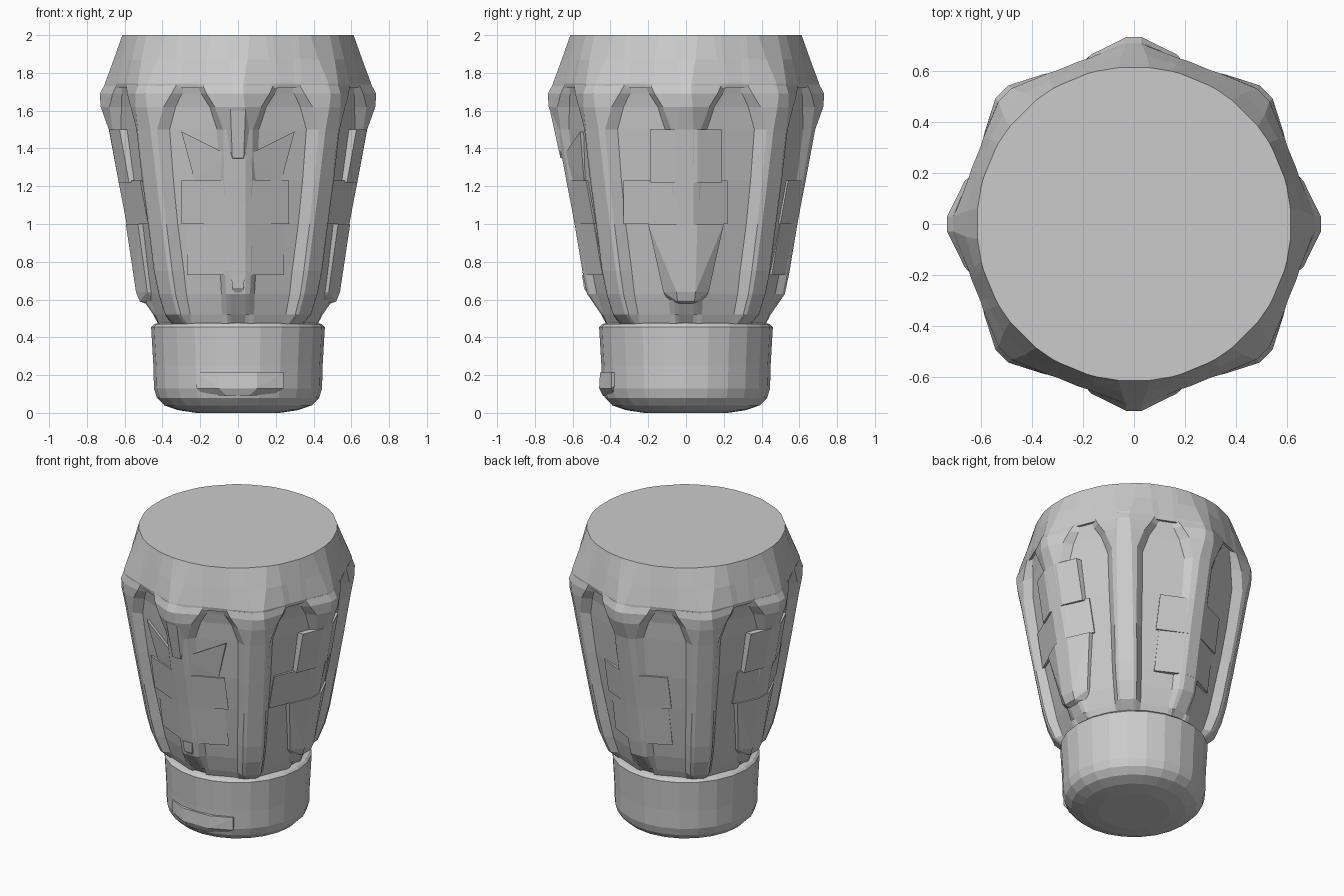
import bpy, bmesh, math
from math import sin, cos, pi

if "Cube" in bpy.data.objects:
    bpy.data.objects.remove(bpy.data.objects["Cube"])


def finish(name, bm):
    bmesh.ops.recalc_face_normals(bm, faces=bm.faces)
    me = bpy.data.meshes.new(name)
    bm.to_mesh(me)
    bm.free()
    ob = bpy.data.objects.new(name, me)
    bpy.context.collection.objects.link(ob)
    return ob


def loft(name, rings):
    bm = bmesh.new()
    loops = [[bm.verts.new(p) for p in r] for r in rings]
    n = len(loops[0])
    for a, b in zip(loops, loops[1:]):
        for i in range(n):
            j = (i + 1) % n
            bm.faces.new((a[i], a[j], b[j], b[i]))
    bm.faces.new(loops[0][::-1])
    bm.faces.new(loops[-1])
    return finish(name, bm)


def hull(name, pts, turn=0):
    bm = bmesh.new()
    c, s = cos(turn), sin(turn)
    for x, y, z in pts:
        bm.verts.new((x * c - y * s, x * s + y * c, z))
    res = bmesh.ops.convex_hull(bm, input=bm.verts)
    junk = [v for v in res["geom_interior"] if isinstance(v, bmesh.types.BMVert)]
    bmesh.ops.delete(bm, geom=junk, context='VERTS')
    return finish(name, bm)


def ribbed_ring(z, r_axis, r_diag, r_valley, half, flat=.04, side=.982):
    # eight ribs: valley edge, rib side, flat ridge, rib side, valley edge
    pts = []
    for k in range(8):
        r = r_diag if k % 2 else r_axis
        a = half / r
        f = min(flat if k % 2 == 0 else flat * 1.2, half * .7) / r
        for da, q in ((-a - .06, r_valley), (-a, max(r * side, r_valley)), (-f, r), (f, r),
                      (a, max(r * side, r_valley)), (a + .06, r_valley)):
            t = k * pi / 4 + da
            pts.append((q * cos(t), q * sin(t), z))
    return pts


def round_ring(z, r, n=24):
    return [(r * cos(2 * pi * i / n), r * sin(2 * pi * i / n), z) for i in range(n)]


# base drum with rounded foot
loft("base", [round_ring(z, r) for z, r in (
    (0.0, .22), (.015, .32), (.04, .39), (.08, .43), (.13, .445),
    (.25, .448), (.455, .46), (.47, .445), (.49, .36))])
hull("base_front_step", [(x, y, z) for x, y, z in (
    (-.22, -.395, .215), (.24, -.395, .215), (-.1, -.455, .215), (.1, -.455, .215),
    (-.22, -.395, .13), (.24, -.395, .13), (-.1, -.46, .13), (.1, -.46, .13),
    (-.18, -.38, .09), (.18, -.38, .09), (-.06, -.44, .09), (.06, -.44, .09),
    (-.2, -.3, .2), (.2, -.3, .2))])

# tapering body with eight ribs that flare under the crown
loft("body", [ribbed_ring(*row) for row in (
    (.46, .40, .43, .42, .05),
    (.52, .45, .50, .445, .06),
    (.63, .525, .545, .48, .065),
    (.75, .55, .575, .505, .07),
    (1.0, .59, .62, .555, .07),
    (1.23, .635, .66, .595, .075),
    (1.5, .685, .705, .63, .08, .04, .975),
    (1.62, .728, .728, .635, .13, .035, .95),
    (1.69, .732, .732, .645, .18, .03, .935),
    (1.735, .708, .715, .655, .20, .03, .945))])

# crown: softened octagon closing inward to the flat round top
loft("crown", [ribbed_ring(*row) for row in (
    (1.72, .712, .716, .667, .19, .03, .94),
    (1.745, .705, .715, .672, .19, .03, .95),
    (1.87, .66, .666, .645, .17, .05, .98),
    (2.0, .615, .618, .616, .15, .06, 1.0))])

# stepped plates on the four sides, modelled facing +x
plates = (("front", -pi / 2, .30, .27), ("right", 0, .33, .22),
          ("back", pi / 2, .24, .24), ("left", pi, .22, .30))
for side, turn, lo, hi in plates:
    for n, (z0, r0, z1, r1) in enumerate(((1.0, .59, 1.23, .632), (.73, .545, 1.0, .59))):
        if side in ("right", "left") and n:
            continue
        k = 1 if n == 0 else .9
        hull(side + "_plate", [p for z, r in ((z0, r0), (z1, r1)) for p in (
            (r, -.04, z), (r, .04, z), (r - lo * .38, -lo * k, z), (r - hi * .38, hi * k, z),
            (.3, -.1, z), (.3, .1, z))], turn)

# tongue-shaped petals on the two sides, with a column above
for side, turn in (("right", 0), ("left", pi)):
    hull(side + "_petal", [p for z, x, xi, w, wi in (
        (1.0, .594, .53, .06, .20), (.64, .54, .48, .05, .12), (.59, .52, .44, .045, .09),
        (.575, .48, .43, .03, .06))
        for s in (-1, 1) for p in ((x, s * w, z), (xi, s * wi, z), (.3, s * wi, z))], turn)
    hull(side + "_column", [p for z, x in ((1.22, .632), (1.5, .682))
         for s in (-1, 1) for p in ((x, s * .06, z), (x - .055, s * .19, z), (.4, s * .19, z))], turn)

# pointed wedge under the front brow
hull("front_wedge", [p for s in (-1, 1) for p in (
    (s * .11, -.65, 1.61), (s * .04, -.722, 1.61), (s * .03, -.665, 1.35),
    (s * .1, -.5, 1.61), (s * .02, -.5, 1.3))])
# sloped cheeks beside the wedge
for s in (-1, 1):
    hull("cheek", [(s * .04, -.65, 1.36), (s * .30, -.56, 1.49), (s * .23, -.54, 1.23),
                   (s * .03, -.625, 1.23), (s * .1, -.4, 1.25), (s * .25, -.4, 1.45)])
# small stud at the foot of the front ridge
hull("front_stud", [(s * w, y, z) for s in (-1, 1) for w, y, z in (
    (.035, -.55, .73), (.03, -.54, .66), (.015, -.52, .63), (.04, -.4, .73), (.03, -.4, .64))])
